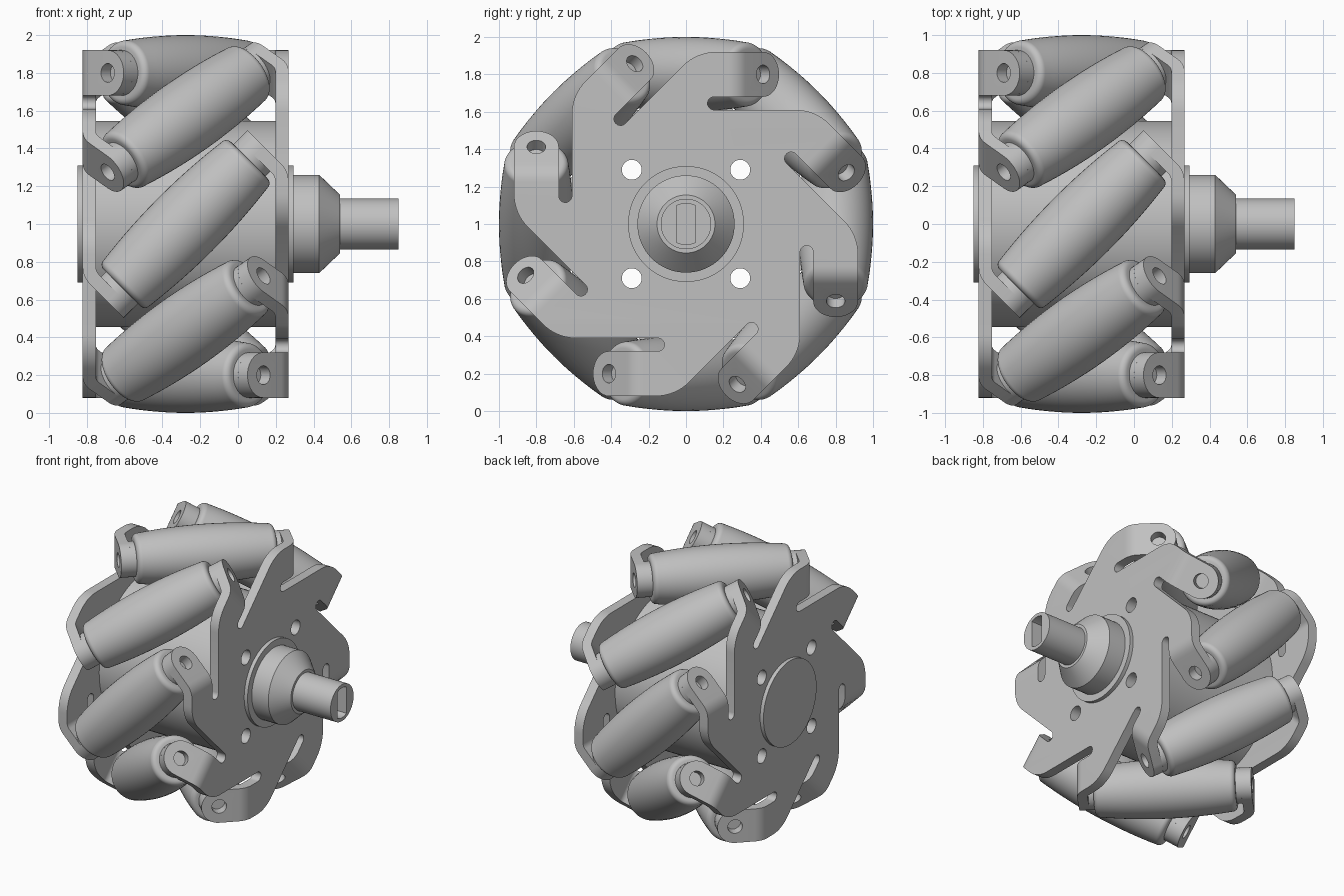
import bpy, bmesh
from math import pi, cos, sin, tan, radians, sqrt
from mathutils import Matrix, Vector

cube = bpy.data.objects.get("Cube")
if cube:
    bpy.data.objects.remove(cube, do_unlink=True)

metal = bpy.data.materials.new("plain grey")
metal.use_nodes = True
GREY = (0.53, 0.53, 0.53, 1)
metal.diffuse_color = GREY
metal.node_tree.nodes["Principled BSDF"].inputs["Base Color"].default_value = GREY

WHEEL = Matrix.Translation((-0.2775, 0, 1))   # wheel centre, axle along x
COUNT = 8
STEP = 2 * pi / COUNT
THICK = 0.07                                  # sheet thickness
OUT = 0.545                                   # outer plate face from the centre
TOP, MID, LOW, EDGE = 0.92, 0.80, 0.68, 0.61  # tab top, roller axis, tab bottom, plate edge
BEND_T, BEND_R = 0.226, 0.13                  # start and outer radius of the tab bend
TAB_R = (TOP - LOW) / 2


def arc(cx, cy, r, start, end, n):
    angles = [radians(start + (end - start) * i / n) for i in range(n + 1)]
    return [(cx + r * cos(a), cy + r * sin(a)) for a in angles]


def circle(cx, cy, r, n=32):
    return arc(cx, cy, r, 0, 360, n)[:-1]


def basis(u, v, w, origin):
    m = Matrix((u, v, w)).transposed().to_4x4()
    m.translation = origin
    return m


def slab(bm, loops, thick, matrix):
    """Add a flat shape with holes, thickened about its own plane."""
    curve = bpy.data.curves.new("outline", 'CURVE')
    curve.dimensions = '2D'
    curve.fill_mode = 'BOTH'
    curve.extrude = thick / 2
    for loop in loops:
        spline = curve.splines.new('POLY')
        spline.points.add(len(loop) - 1)
        for p, (x, y) in zip(spline.points, loop):
            p.co = (x, y, 0, 1)
        spline.use_cyclic_u = True
    helper = bpy.data.objects.new("outline", curve)
    mesh = bpy.data.meshes.new_from_object(helper)
    mesh.transform(matrix)
    bm.from_mesh(mesh)
    bpy.data.objects.remove(helper)
    bpy.data.curves.remove(curve)
    bpy.data.meshes.remove(mesh)


def lathe(bm, profile, steps, matrix=Matrix()):
    """Spin (along, radius) points round the x axis."""
    part = bmesh.new()
    verts = [part.verts.new((s, 0, r)) for s, r in profile]
    edges = [part.edges.new(pair) for pair in zip(verts, verts[1:])]
    bmesh.ops.spin(part, geom=verts + edges, cent=(0, 0, 0), axis=(1, 0, 0),
                   angle=2 * pi, steps=steps)
    bmesh.ops.remove_doubles(part, verts=part.verts, dist=1e-4)
    part.transform(matrix)
    mesh = bpy.data.meshes.new("part")
    part.to_mesh(mesh)
    part.free()
    bm.from_mesh(mesh)
    bpy.data.meshes.remove(mesh)


def finish(bm, name):
    bmesh.ops.remove_doubles(bm, verts=bm.verts, dist=1e-4)
    inner = [f for f in bm.faces if all(len(e.link_faces) > 2 for e in f.edges)]
    bmesh.ops.delete(bm, geom=inner, context='FACES_ONLY')
    bmesh.ops.recalc_face_normals(bm, faces=bm.faces)
    mesh = bpy.data.meshes.new(name)
    bm.to_mesh(mesh)
    bm.free()
    mesh.transform(WHEEL)
    mesh.materials.append(metal)
    obj = bpy.data.objects.new(name, mesh)
    bpy.context.collection.objects.link(obj)
    bpy.ops.object.select_all(action='DESELECT')
    obj.select_set(True)
    bpy.context.view_layer.objects.active = obj
    bpy.ops.object.shade_smooth_by_angle(angle=radians(30))
    return obj


X, Y, Z = Vector((1, 0, 0)), Vector((0, 1, 0)), Vector((0, 0, 1))
AXIS = Vector((1, 1, 0)) / sqrt(2)            # roller axis for the top roller
ACROSS = Vector((-1, 1, 0)) / sqrt(2)
bolt_holes = [circle(a, b, 0.053) for a in (-0.29, 0.29) for b in (-0.29, 0.29)]

# Plate outline: one repeating sector with a filleted shoulder and a relief slot
fillet = 0.25
corner = TOP - EDGE * sqrt(2)
sector = arc(corner + fillet * tan(pi / 8), TOP - fillet, fillet, 135, 90, 8)
sector += [(BEND_T, TOP), (BEND_T, LOW)]
sector += arc(0.15, (LOW + EDGE) / 2, (LOW - EDGE) / 2, 90, 270, 10)
outline = []
for k in range(COUNT):
    c, s = cos(-k * STEP), sin(-k * STEP)
    outline += [(c * x - s * y, s * x + c * y) for x, y in sector]

# Tab: curved bend, then a round-ended lug square to the roller axis
bend_x = OUT - BEND_R
bend = (arc(bend_x, BEND_T, BEND_R, 0, 45, 6)
        + arc(bend_x, BEND_T, BEND_R - THICK, 45, 0, 6))
face = (bend_x + BEND_T) / sqrt(2) + BEND_R   # outer lug face along the roller axis
root = (BEND_T - bend_x) / sqrt(2)
lug = [(root, -TAB_R)] + arc(0, 0, TAB_R, -90, 90, 20) + [(root, TAB_R)]

for name, turn in (("right_plate", 0), ("left_plate", pi)):
    bm = bmesh.new()
    side = Matrix.Rotation(turn, 4, 'Z')
    slab(bm, [outline] + bolt_holes, THICK,
         side @ basis(Y, Z, X, X * (OUT - THICK / 2)))
    for k in range(COUNT):
        m = side @ Matrix.Rotation(k * STEP, 4, 'X')
        slab(bm, [bend], 2 * TAB_R, m @ Matrix.Translation(Z * MID))
        slab(bm, [lug, circle(0, 0, 0.05, 24)], THICK,
             m @ basis(ACROSS, Z, AXIS, Z * MID + AXIS * (face - THICK / 2)))
    finish(bm, name)

# Rollers: barrel with rounded ends and a collar against each lug
half, mid_r, end_r, soft = 0.477, 0.20, 0.172, 0.035
flat = half - soft
barrel = [(flat * i / 8, mid_r - (mid_r - end_r) * (i / 8) ** 2) for i in range(9)]
barrel += arc(flat, end_r - soft, soft, 80, 0, 6)
barrel += [(half, 0.12), (face - THICK, 0.12), (face - THICK, 0)]
barrel = [(-s, r) for s, r in reversed(barrel[1:])] + barrel
for k in range(COUNT):
    bm = bmesh.new()
    lathe(bm, barrel, 48, Matrix.Rotation(k * STEP, 4, 'X')
          @ basis(AXIS, ACROSS, Z, Z * MID))
    finish(bm, f"roller_{k + 1}")

# Hub drum with through holes
bm = bmesh.new()
slab(bm, [circle(0, 0, 0.545, 96)] + bolt_holes, 2 * (OUT - THICK), basis(Y, Z, X, Z * 0))
finish(bm, "hub_drum")

# End cap on the left
bm = bmesh.new()
lathe(bm, [(-OUT, 0), (-OUT, 0.31), (-0.5725, 0.31), (-0.5725, 0)], 64)
finish(bm, "left_cap")

# Flange, cone and shaft on the right
bm = bmesh.new()
shaft_r, floor, tip = 0.135, 0.95, 1.1275
lathe(bm, [(OUT, 0), (OUT, 0.31), (0.5725, 0.31), (0.5725, 0.26), (0.7075, 0.26),
           (0.8175, 0.155), (0.8175, shaft_r), (floor, shaft_r), (floor, 0)], 64)
finish(bm, "coupling")

# Shaft end with a flat-sided socket
bm = bmesh.new()
socket = arc(0, 0, 0.11, 62, 118, 8) + arc(0, 0, 0.11, 242, 298, 8)
slab(bm, [circle(0, 0, shaft_r, 64), socket], tip - floor,
     basis(Y, Z, X, X * (floor + tip) / 2))
finish(bm, "shaft_end")
